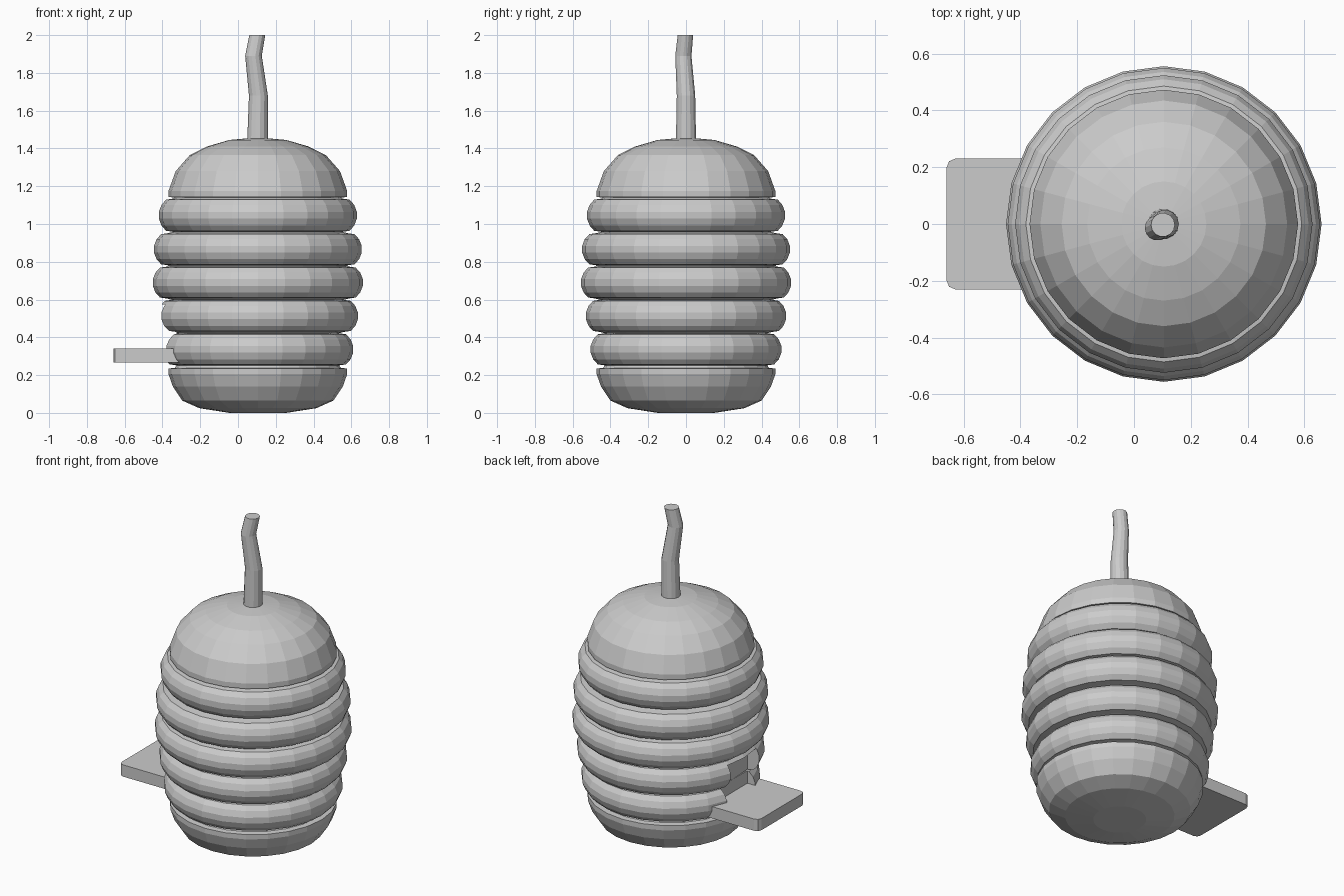
import bpy, bmesh, math

if "Cube" in bpy.data.objects:
    bpy.data.objects.remove(bpy.data.objects["Cube"])

CX = 0.105  # hive axis

mat = bpy.data.materials.new("plain grey")
mat.diffuse_color = (0.6, 0.6, 0.6, 1)
mat.use_nodes = True
mat.node_tree.nodes["Principled BSDF"].inputs["Base Color"].default_value = mat.diffuse_color


def make_object(name, bm):
    bmesh.ops.recalc_face_normals(bm, faces=bm.faces[:])
    mesh = bpy.data.meshes.new(name)
    bm.to_mesh(mesh)
    bm.free()
    mesh.materials.append(mat)
    ob = bpy.data.objects.new(name, mesh)
    bpy.context.collection.objects.link(ob)
    return ob


def stack(name, rings, sides):
    """Closed skin over horizontal rings given as (x, y, z, radius)."""
    bm = bmesh.new()
    loops = []
    for x, y, z, r in rings:
        loops.append([bm.verts.new((x + r * math.cos(2 * math.pi * i / sides),
                                    y + r * math.sin(2 * math.pi * i / sides), z))
                      for i in range(sides)])
    for a, b in zip(loops, loops[1:]):
        for i in range(sides):
            j = (i + 1) % sides
            bm.faces.new((a[i], a[j], b[j], b[i]))
    bm.faces.new(loops[0][::-1])
    bm.faces.new(loops[-1])
    return make_object(name, bm)


def box(name, x0, x1, y0, y1, z0, z1):
    bm = bmesh.new()
    bmesh.ops.create_cube(bm, size=1)
    for v in bm.verts:
        v.co = ((x0 + x1) / 2 + v.co.x * (x1 - x0),
                (y0 + y1) / 2 + v.co.y * (y1 - y0),
                (z0 + z1) / 2 + v.co.z * (z1 - z0))
    return make_object(name, bm)


# Hive: rounded base, five bulging bands, domed cap
profile = [(0.0, 0.15), (0.025, 0.31), (0.065, 0.40), (0.14, 0.45),
           (0.205, 0.473), (0.235, 0.473), (0.238, 0.44)]
bands = [(0.248, 0.425, 0.505), (0.425, 0.602, 0.53), (0.602, 0.778, 0.556),
         (0.778, 0.955, 0.55), (0.955, 1.138, 0.524)]
for z0, z1, r in bands:
    for t, d in ((0.02, 0.075), (0.05, 0.038), (0.2, 0.014), (0.4, 0),
                 (0.6, 0), (0.8, 0.014), (0.95, 0.038), (0.98, 0.075)):
        profile.append((z0 + (z1 - z0) * t, r - d))
profile += [(1.14, 0.44), (1.143, 0.473), (1.175, 0.473), (1.28, 0.435),
            (1.365, 0.36), (1.41, 0.27), (1.445, 0.15), (1.455, 0.04)]
hive = stack("hive", [(CX, 0, z, r) for z, r in profile], 24)

# Entrance recess cut into the left side
cutter = box("entrance_cutter", -0.8, -0.325, -0.14, 0.14, 0.30, 0.575)
cutter.hide_render = True
mod = hive.modifiers.new("entrance", 'BOOLEAN')
mod.operation = 'DIFFERENCE'
mod.solver = 'EXACT'
mod.object = cutter
bpy.context.view_layer.objects.active = hive
bpy.ops.object.modifier_apply(modifier=mod.name)
bpy.data.objects.remove(cutter)

# Landing board with rounded outer corners
board = box("landing_board", -0.66, -0.25, -0.23, 0.23, 0.268, 0.341)
bm = bmesh.new()
bm.from_mesh(board.data)
corners = [e for e in bm.edges if all(v.co.x < -0.6 for v in e.verts)
           and abs(e.verts[0].co.z - e.verts[1].co.z) > 0.01]
bmesh.ops.bevel(bm, geom=corners, offset=0.03, segments=2, profile=0.5, affect='EDGES')
bm.to_mesh(board.data)
bm.free()

# Crooked hanging stem
stack("hanging_stem", [(0.103, 0, 1.42, 0.055), (0.108, 0, 1.68, 0.05),
                       (0.082, -0.014, 1.89, 0.044), (0.102, -0.003, 2.0, 0.042)], 14)
